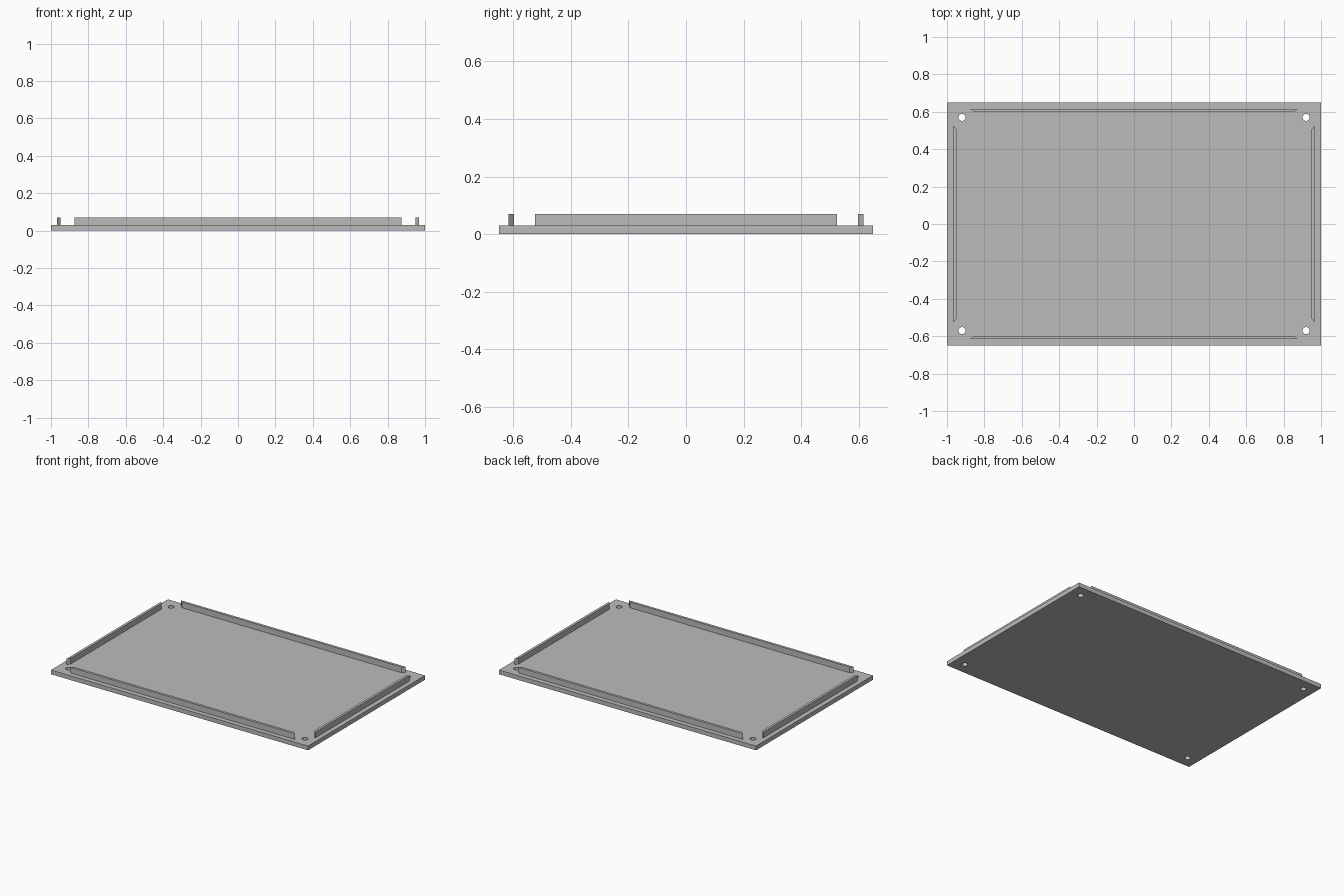
import bpy
import bmesh
import math

cube = bpy.data.objects.get("Cube")
if cube:
    bpy.data.objects.remove(cube, do_unlink=True)

HALF_X, HALF_Y, THICK = 1.0, 0.65, 0.03
LIP_TOP, LIP_WIDTH = 0.07, 0.018
HOLE_X, HOLE_Y, HOLE_R = 0.92, 0.57, 0.019

grey = bpy.data.materials.new("plain grey")
grey.use_nodes = True
colour = (0.5, 0.5, 0.5, 1)
grey.diffuse_color = colour
grey.node_tree.nodes["Principled BSDF"].inputs["Base Color"].default_value = colour


def add_object(name, bm):
    bmesh.ops.recalc_face_normals(bm, faces=bm.faces)
    mesh = bpy.data.meshes.new(name)
    bm.to_mesh(mesh)
    bm.free()
    mesh.materials.append(grey)
    obj = bpy.data.objects.new(name, mesh)
    bpy.context.collection.objects.link(obj)
    return obj


def prism(name, outline, bottom, top):
    """Extrude a flat outline straight up."""
    bm = bmesh.new()
    face = bm.faces.new([bm.verts.new((x, y, bottom)) for x, y in outline])
    result = bmesh.ops.extrude_face_region(bm, geom=[face], use_keep_orig=True)
    for item in result["geom"]:
        if isinstance(item, bmesh.types.BMVert):
            item.co.z = top
    return add_object(name, bm)


def lip(name, half_length, outer, angle):
    """Upright strip with mitred ends, longer on its outer side."""
    inner = outer - LIP_WIDTH
    short = half_length - LIP_WIDTH
    points = [(-half_length, -outer), (half_length, -outer),
              (short, -inner), (-short, -inner)]
    c, s = round(math.cos(angle)), round(math.sin(angle))
    turned = [(x * c - y * s, x * s + y * c) for x, y in points]
    return prism(name, turned, THICK, LIP_TOP)


# Base plate with a round screw hole in each corner
plate = prism("base_plate", [(-HALF_X, -HALF_Y), (HALF_X, -HALF_Y),
                             (HALF_X, HALF_Y), (-HALF_X, HALF_Y)], 0, THICK)
circle = [(HOLE_R * math.cos(i * math.tau / 32), HOLE_R * math.sin(i * math.tau / 32))
          for i in range(32)]
bpy.context.view_layer.objects.active = plate
for sx in (-1, 1):
    for sy in (-1, 1):
        outline = [(x + sx * HOLE_X, y + sy * HOLE_Y) for x, y in circle]
        cutter = prism("hole_cutter", outline, -THICK, 2 * THICK)
        cutter.hide_render = True
        cut = plate.modifiers.new("screw hole", "BOOLEAN")
        cut.operation = "DIFFERENCE"
        cut.solver = "EXACT"
        cut.object = cutter
        bpy.ops.object.modifier_apply(modifier=cut.name)
        bpy.data.objects.remove(cutter, do_unlink=True)

# Raised locating lips along the four edges
lip("front_lip", 0.873, 0.616, 0)
lip("left_lip", 0.525, 0.967, math.pi / 2)
lip("back_lip", 0.873, 0.616, math.pi)
lip("right_lip", 0.525, 0.967, -math.pi / 2)
